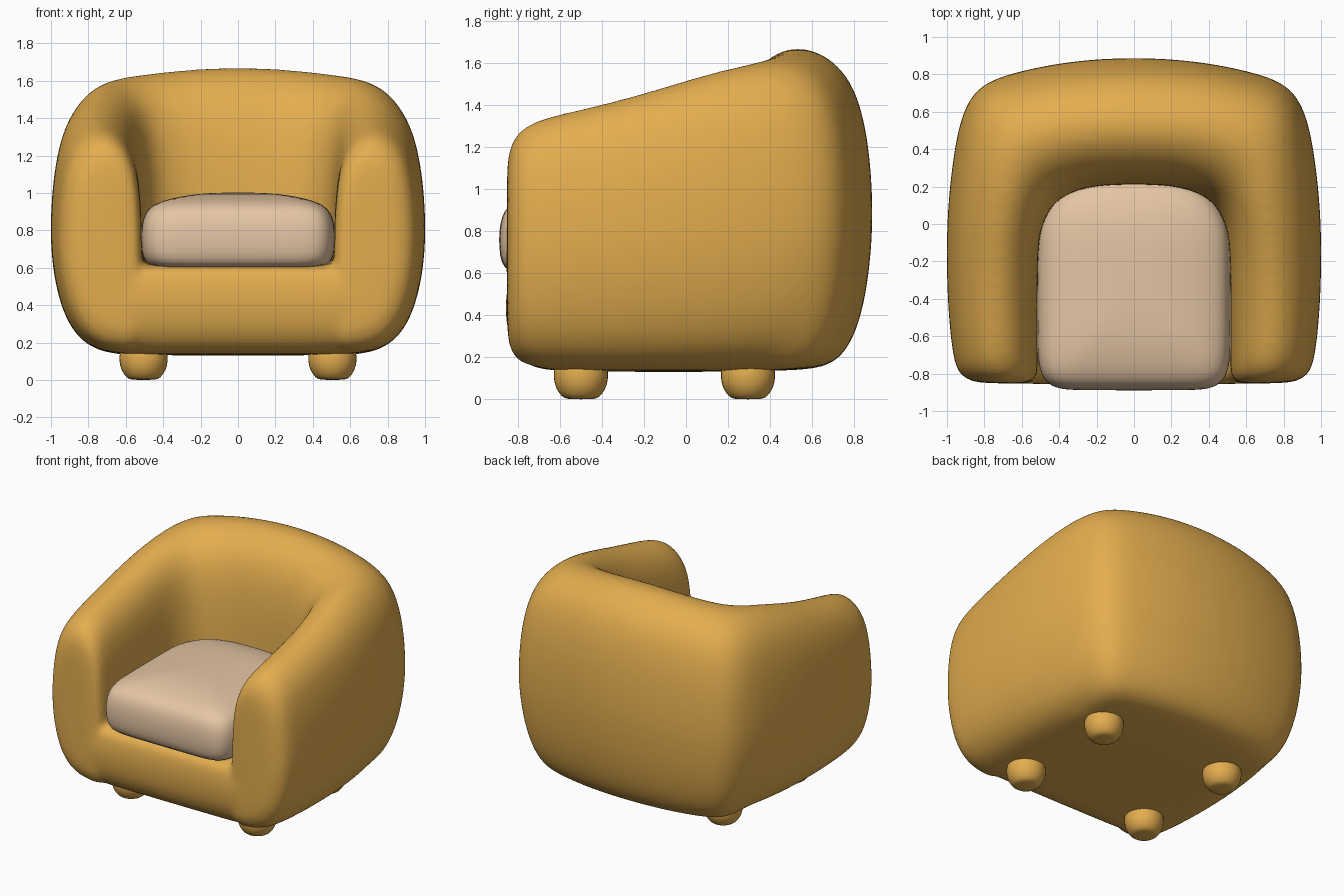
import bpy, bmesh, math

if "Cube" in bpy.data.objects:
    bpy.data.objects.remove(bpy.data.objects["Cube"])


def material(name, rgb):
    m = bpy.data.materials.new(name)
    m.diffuse_color = (*rgb, 1)
    m.use_nodes = True
    m.node_tree.nodes["Principled BSDF"].inputs["Base Color"].default_value = m.diffuse_color
    return m


gold = material("mustard fabric", (0.77, 0.42, 0.078))
beige = material("beige fabric", (0.78, 0.56, 0.37))


def loft(bm, rings):
    """Skin a list of equal-length closed rings and cap both ends."""
    vs = [[bm.verts.new(p) for p in r] for r in rings]
    faces = []
    for a, b in zip(vs, vs[1:]):
        for i in range(len(a)):
            j = (i + 1) % len(a)
            faces.append(bm.faces.new((a[i], a[j], b[j], b[i])))
    faces.append(bm.faces.new(vs[0][::-1]))
    faces.append(bm.faces.new(vs[-1]))
    bmesh.ops.recalc_face_normals(bm, faces=faces)


def finish(bm, name, mat, subdiv):
    me = bpy.data.meshes.new(name)
    bm.to_mesh(me)
    bm.free()
    for p in me.polygons:
        p.use_smooth = True
    me.materials.append(mat)
    ob = bpy.data.objects.new(name, me)
    bpy.context.collection.objects.link(ob)
    s = ob.modifiers.new("round", 'SUBSURF')
    s.levels = s.render_levels = subdiv
    return ob


def pad_ring(z, hx, front, back, yc, n_front, n_back, count=48):
    """Horizontal superellipse with different front and back roundness."""
    pts = []
    for k in range(count):
        a = 2 * math.pi * (k + 0.5) / count
        c, s = math.cos(a), math.sin(a)
        n = n_back if s > 0 else n_front
        x = math.copysign(abs(c) ** (2 / n), c) * hx
        y = math.copysign(abs(s) ** (2 / n), s) * ((back - yc) if s > 0 else (yc - front))
        pts.append((x, yc + y, z))
    return pts


# Wall of arms and back: a rounded profile swept round a U (right half, mirrored)
# station: outer x, y, inner x, y, bottom z, top z
stations = [
    (0.00, 0.897, 0.00, 0.21, 0.135, 1.688),
    (0.35, 0.875, 0.20, 0.205, 0.135, 1.675),
    (0.64, 0.815, 0.34, 0.17, 0.135, 1.65),
    (0.83, 0.75, 0.43, 0.11, 0.135, 1.63),
    (0.92, 0.61, 0.475, 0.03, 0.135, 1.605),
    (0.965, 0.40, 0.50, -0.05, 0.135, 1.575),
    (1.00, 0.10, 0.51, -0.15, 0.135, 1.52),
    (1.007, -0.20, 0.513, -0.32, 0.135, 1.45),
    (0.995, -0.50, 0.513, -0.55, 0.14, 1.385),
    (0.97, -0.71, 0.513, -0.73, 0.15, 1.34),
    (0.945, -0.80, 0.515, -0.81, 0.18, 1.28),
    (0.87, -0.846, 0.54, -0.85, 0.26, 1.19),
    (0.78, -0.85, 0.62, -0.855, 0.40, 1.05),
]
# profile: (0 inner .. 1 outer, 0 bottom .. 1 top)
upper = [(1, 0.5), (0.98, 0.66), (0.93, 0.79), (0.85, 0.89), (0.70, 0.965), (0.49, 1),
         (0.30, 0.975), (0.15, 0.91), (0.065, 0.82), (0.02, 0.69), (0, 0.52), (0, 0.25)]
back_low = [(0, 0), (0.3, 0), (0.6, 0.005), (0.76, 0.03), (0.88, 0.11), (0.955, 0.24), (0.99, 0.38)]
arm_low = [(0, 0), (0.2, 0), (0.42, 0.01), (0.63, 0.045), (0.80, 0.12), (0.915, 0.235), (0.98, 0.37)]


def section(i, side):
    ox, oy, ix, iy, b, t = stations[i]
    low = back_low if i < 4 else arm_low
    return [(side * (ix + (ox - ix) * s), iy + (oy - iy) * s, b + (t - b) * f)
            for s, f in low + upper]


bm = bmesh.new()
n = len(stations)
loft(bm, [section(i, -1) for i in range(n - 1, 0, -1)] + [section(i, 1) for i in range(n)])

# Seat base, merged into the wall
base = [(0.13, 0.60, -0.62), (0.152, 0.70, -0.74), (0.21, 0.80, -0.805), (0.30, 0.865, -0.845),
        (0.40, 0.895, -0.86), (0.50, 0.90, -0.857), (0.575, 0.89, -0.842), (0.615, 0.80, -0.80),
        (0.625, 0.6, -0.6)]
loft(bm, [pad_ring(z, hx, f, 0.5, -0.1, 8, 5) for z, hx, f in base])
body = finish(bm, "armchair_body", gold, 2)
r = body.modifiers.new("merge", 'REMESH')
r.mode = 'VOXEL'
r.voxel_size = 0.02
r.use_smooth_shade = True
s = body.modifiers.new("soften", 'SMOOTH')
s.factor = 0.5
s.iterations = 12

# Seat cushion: domed pad with a round back
cushion = [(0.60, 0.10), (0.61, 0.04), (0.65, 0.01), (0.72, 0), (0.80, 0), (0.87, 0.012),
           (0.92, 0.04), (0.955, 0.10), (0.98, 0.2), (0.995, 0.3), (1.003, 0.42)]
bm = bmesh.new()
loft(bm, [pad_ring(z, 0.52 - d, -0.89 + d, 0.25 - d * 0.8, -0.2, 8, 2.8) for z, d in cushion])
finish(bm, "seat_cushion", beige, 1)

# Four bun feet
foot = [(0, 0.07), (0.012, 0.092), (0.05, 0.122), (0.10, 0.134), (0.15, 0.132), (0.24, 0.10)]
for x, side in ((-0.505, "left"), (0.505, "right")):
    for y, end in ((-0.50, "front"), (0.295, "back")):
        bm = bmesh.new()
        loft(bm, [[(x + rad * math.cos(k * math.pi / 8), y + rad * math.sin(k * math.pi / 8), z)
                   for k in range(16)] for z, rad in foot])
        finish(bm, f"{end}_{side}_foot", gold, 1)
